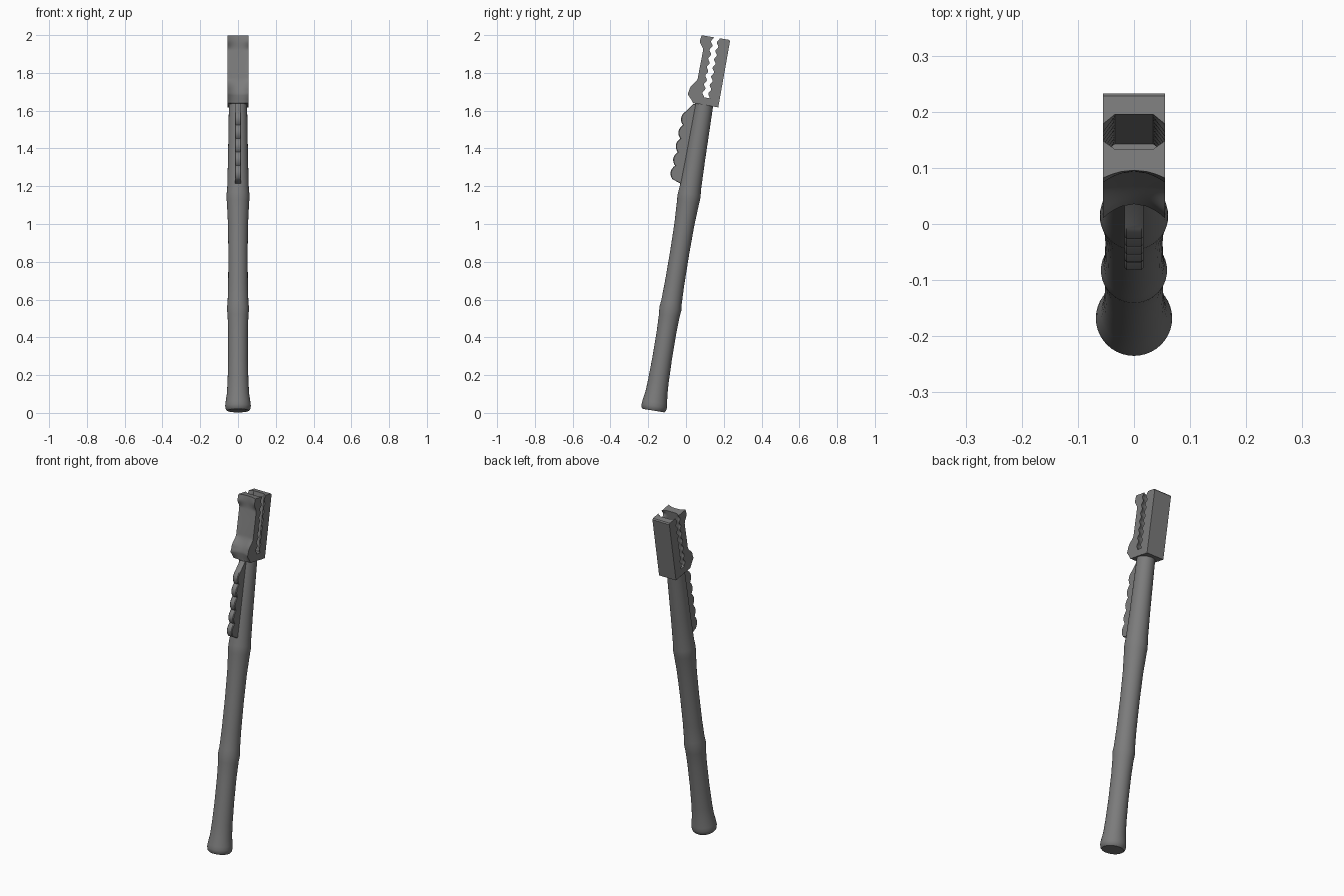
import bpy, bmesh, math
from mathutils import Matrix

cube = bpy.data.objects.get("Cube")
if cube:
    bpy.data.objects.remove(cube)

grey = bpy.data.materials.new("dark grey")
grey.use_nodes = True
COLOR = (0.2, 0.2, 0.2, 1)
grey.diffuse_color = COLOR
grey.node_tree.nodes["Principled BSDF"].inputs["Base Color"].default_value = COLOR

# The tool is built upright, then leaned back about its foot
LEAN = Matrix.Translation((0, -0.172, 0.012)) @ Matrix.Rotation(math.radians(-9.4), 4, 'X')


def finish(name, bm, angle=35):
    bmesh.ops.recalc_face_normals(bm, faces=bm.faces)
    mesh = bpy.data.meshes.new(name)
    bm.to_mesh(mesh)
    bm.free()
    mesh.transform(LEAN)
    mesh.materials.append(grey)
    obj = bpy.data.objects.new(name, mesh)
    bpy.context.collection.objects.link(obj)
    bpy.ops.object.select_all(action='DESELECT')
    obj.select_set(True)
    bpy.context.view_layer.objects.active = obj
    bpy.ops.object.shade_smooth_by_angle(angle=math.radians(angle))
    return obj


def skin(name, rings, angle=35):
    """Join equal closed loops of points and cap both ends."""
    bm = bmesh.new()
    loops = [[bm.verts.new(p) for p in ring] for ring in rings]
    n = len(loops[0])
    for a, b in zip(loops, loops[1:]):
        for i in range(n):
            j = (i + 1) % n
            bm.faces.new((a[i], a[j], b[j], b[i]))
    bm.faces.new(loops[0])
    bm.faces.new(loops[-1])
    return finish(name, bm, angle)


def loft(name, xs, profile):
    """Stack side outlines, which may change with x, across the width."""
    return skin(name, [[(x, y, z) for y, z in profile(x)] for x in xs])


def interpolate(points, z):
    for (z0, y0), (z1, y1) in zip(points, points[1:]):
        if z <= z1:
            t = max(0, (z - z0) / (z1 - z0))
            t = t * t * (3 - 2 * t)
            return y0 + (y1 - y0) * t
    return points[-1][1]


# Handle: flared foot and two swollen rings
SIDES = 40
handle = [(0, .058), (.008, .065), (.025, .068), (.045, .066), (.09, .059), (.16, .055),
          (.28, .052), (.42, .052), (.51, .055), (.548, .059), (.58, .055), (.68, .052),
          (.85, .051), (1.0, .053), (1.12, .059), (1.14, .061), (1.165, .06),
          (1.2, .057), (1.35, .053), (1.645, .048)]
turns = [2 * math.pi * i / SIDES for i in range(SIDES)]
skin("handle", [[(r * math.cos(a), r * math.sin(a), z) for a in turns] for z, r in handle])

# Clamp head
HALF = 0.055
FLOOR, TOP = 1.68, 2.002
STEPS = 56
heights = [FLOOR + (TOP - FLOOR) * i / STEPS for i in range(STEPS + 1)]
slices = [HALF * k for k in (-1, -.88, -.75, -.62, -.4, 0, .4, .62, .75, .88, 1)]


def teeth(z):
    return 0.006 * math.cos(2 * math.pi * 7 * (z - FLOOR) / (TOP - FLOOR))


def rim(x):
    """Zero in the hollow middle of a jaw, one at its side edges."""
    return min(1, max(0, (abs(x) / HALF - .62) / .38))


EDGE = [(1.64, -.06), (1.685, -.094), (1.71, -.09), (1.775, -.056), (1.925, -.053),
        (1.972, -.077), (TOP, -.074)]
MIDDLE = [(1.64, -.058), (1.69, -.069), (1.78, -.053), (1.925, -.052), (TOP, -.06)]


def front_jaw(x):
    blend = (abs(x) / HALF) ** 2
    outer = [(interpolate(EDGE, z) * blend + interpolate(MIDDLE, z) * (1 - blend), z)
             for z in [1.642, 1.66] + heights]
    inner = [(-.022 + .009 * rim(x) + teeth(z) * rim(x), z) for z in reversed(heights)]
    return outer + inner + [(-.02, 1.642)]


def back_jaw(x):
    inner = [(.041 - .023 * rim(x) + teeth(z) * rim(x), z) for z in heights]
    return [(.03, 1.64)] + inner + [(.074, TOP), (.08, TOP - .006), (.076, 1.64)]


loft("front_jaw", slices, front_jaw)
loft("back_jaw", slices, back_jaw)
loft("head_base", (-HALF, HALF),
     lambda x: [(-.059, 1.641), (.0755, 1.641), (.0755, FLOOR), (-.059, FLOOR)])


# Scalloped grip blade in front of the handle
def grip(x):
    inset = 0.004 if abs(x) > 0.014 else 0
    bumps, steps = 5, 60
    edge = []
    for i in range(steps + 1):
        t = i / steps
        wave = 0.017 * (abs(math.sin(math.pi * bumps * t)) ** 0.8 - 1)
        edge.append((-.118 + .01 * t - wave + inset, 1.225 + .365 * t))
    return [(0, 1.2), (-.05, 1.207 + inset)] + edge + [(-.056, 1.638 - inset), (0, 1.638)]


loft("grip_blade", (-.017, -.013, .013, .017), grip)
